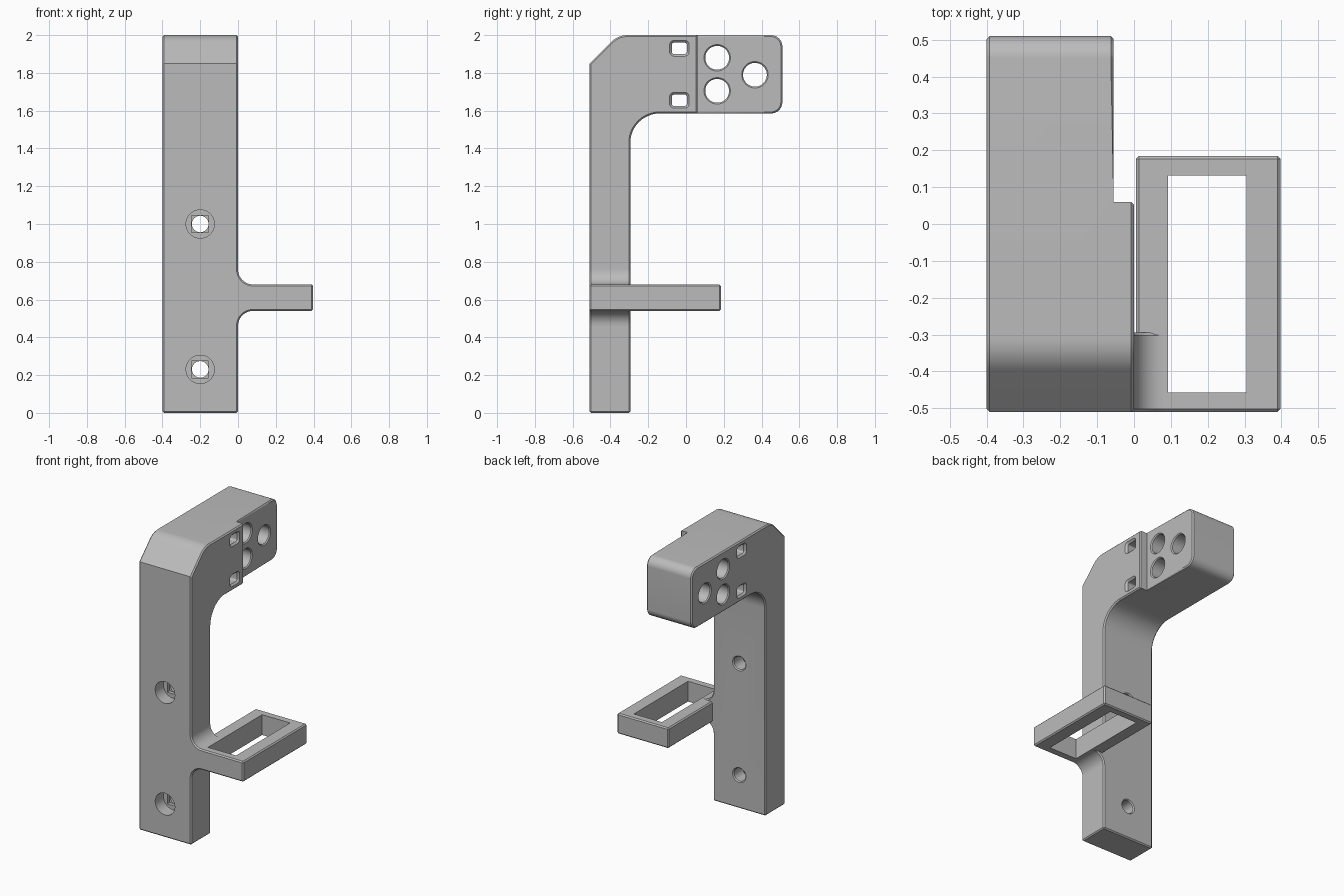
import bpy, bmesh, math

if "Cube" in bpy.data.objects:
    bpy.data.objects.remove(bpy.data.objects["Cube"])

grey = bpy.data.materials.new("plain_grey")
grey.diffuse_color = (0.5, 0.5, 0.5, 1)
grey.use_nodes = True
grey.node_tree.nodes["Principled BSDF"].inputs["Base Color"].default_value = grey.diffuse_color


def arc(cx, cy, r, a0, a1, n=12):
    angles = [math.radians(a0 + (a1 - a0) * i / n) for i in range(n + 1)]
    return [(cx + r * math.cos(a), cy + r * math.sin(a)) for a in angles]


def circle(cx, cy, r, n=40):
    return arc(cx, cy, r, 0, 360, n)[:-1]


def rounded_rect(cx, cy, hx, hy, r):
    pts = []
    for sx, sy, a in ((1, 1, 0), (-1, 1, 90), (-1, -1, 180), (1, -1, 270)):
        pts += arc(cx + sx * (hx - r), cy + sy * (hy - r), r, a, a + 90, 5)
    return pts


def loft(name, rings):
    """Solid through matching rings of 3D points, capped at both ends."""
    bm = bmesh.new()
    vs = [[bm.verts.new(p) for p in ring] for ring in rings]
    n = len(rings[0])
    for a, b in zip(vs, vs[1:]):
        for i in range(n):
            j = (i + 1) % n
            bm.faces.new((a[i], a[j], b[j], b[i]))
    bm.faces.new(vs[0][::-1])
    bm.faces.new(vs[-1])
    bmesh.ops.recalc_face_normals(bm, faces=bm.faces)
    me = bpy.data.meshes.new(name)
    bm.to_mesh(me)
    bm.free()
    me.materials.append(grey)
    ob = bpy.data.objects.new(name, me)
    bpy.context.scene.collection.objects.link(ob)
    return ob


def at_x(x, pts):
    return [(x, a, b) for a, b in pts]


def at_y(y, pts):
    return [(a, y, b) for a, b in pts]


def box(name, x0, x1, y0, y1, z0, z1):
    pts = [(y0, z0), (y1, z0), (y1, z1), (y0, z1)]
    return loft(name, [at_x(x0, pts), at_x(x1, pts)])


def cut(ob, cutter):
    cutter.hide_render = True
    m = ob.modifiers.new("cut", 'BOOLEAN')
    m.operation, m.solver, m.object = 'DIFFERENCE', 'EXACT', cutter
    bpy.context.view_layer.objects.active = ob
    bpy.ops.object.modifier_apply(modifier=m.name)
    bpy.data.objects.remove(cutter, do_unlink=True)


def chamfer(ob, rule, width=0.008):
    """Chamfer the sharp outer edges that satisfy rule(midpoint, direction)."""
    bm = bmesh.new()
    bm.from_mesh(ob.data)
    bmesh.ops.remove_doubles(bm, verts=bm.verts, dist=1e-5)
    bm.normal_update()
    edges = []
    for e in bm.edges:
        if len(e.link_faces) == 2 and e.is_convex and e.calc_face_angle() > 0.5:
            a, b = e.verts[0].co, e.verts[1].co
            if rule((a + b) / 2, (b - a).normalized()):
                edges.append(e)
    bmesh.ops.bevel(bm, geom=edges, offset=width, segments=1, profile=0.5,
                    affect='EDGES')
    bm.to_mesh(ob.data)
    bm.free()


# Bracket: upright post with an overhanging head
profile = ([(-0.51, 0), (-0.295, 0)]
           + arc(-0.14, 1.43, 0.155, 180, 90)
           + arc(0.45, 1.645, 0.06, -90, 0)
           + arc(0.45, 1.94, 0.06, 0, 90)
           + arc(-0.31, 1.88, 0.12, 90, 135)
           + [(-0.51, 1.85)])
bracket = loft("bracket", [at_x(-0.4, profile), at_x(0, profile)])
cut(bracket, box("step_cutter", -0.055, 0.2, 0.06, 0.8, 1.4, 2.2))
chamfer(bracket, lambda m, d: abs(d.x) < 0.9 or m.z < 0.001)

# Round holes through the head, flared at both faces
for y, z in ((0.165, 1.88), (0.165, 1.705), (0.365, 1.79)):
    cut(bracket, loft("head_hole", [at_x(x, circle(y, z, r)) for x, r in (
        (-0.41, 0.08), (-0.393, 0.063), (-0.062, 0.063), (-0.045, 0.08))]))

# Strap slots through the head
for z in (1.93, 1.655):
    cut(bracket, loft("strap_slot", [
        at_x(x, rounded_rect(-0.035, z, 0.04 + o, 0.03 + o, 0.012 + o))
        for x, o in ((-0.41, 0.022), (-0.388, 0), (-0.012, 0), (0.01, 0.022))]))

# Counterbored screw holes with a square step behind the bore
for z in (1.0, 0.23):
    cut(bracket, loft("screw_hole", [at_y(y, circle(-0.2, z, r)) for y, r in (
        (-0.6, 0.075), (-0.42, 0.075), (-0.42, 0.044),
        (-0.302, 0.044), (-0.285, 0.061))]))
    cut(bracket, box("square_step", -0.245, -0.155, -0.44, -0.395,
                     z - 0.045, z + 0.045))

# Side loop: rectangular frame
side_loop = box("side_loop", 0.005, 0.397, -0.51, 0.185, 0.54, 0.68)
chamfer(side_loop, lambda m, d: True)
cut(side_loop, box("loop_opening", 0.092, 0.305, -0.457, 0.132, 0.4, 0.8))

# Filleted root joining the loop to the post
root = ([(-0.02, 0.46)] + arc(0.08, 0.46, 0.08, 180, 90)
        + arc(0.08, 0.76, 0.08, 270, 180) + [(-0.02, 0.76)])
loop_root = loft("loop_root", [at_y(-0.51, root), at_y(-0.295, root)])
chamfer(loop_root, lambda m, d: 0 < m.x < 0.079 and abs(d.y) < 0.5)

# Smooth the curves, keep the edges crisp
for ob in (bracket, side_loop, loop_root):
    bpy.ops.object.select_all(action='DESELECT')
    ob.select_set(True)
    bpy.context.view_layer.objects.active = ob
    bpy.ops.object.shade_smooth_by_angle(angle=math.radians(25))
